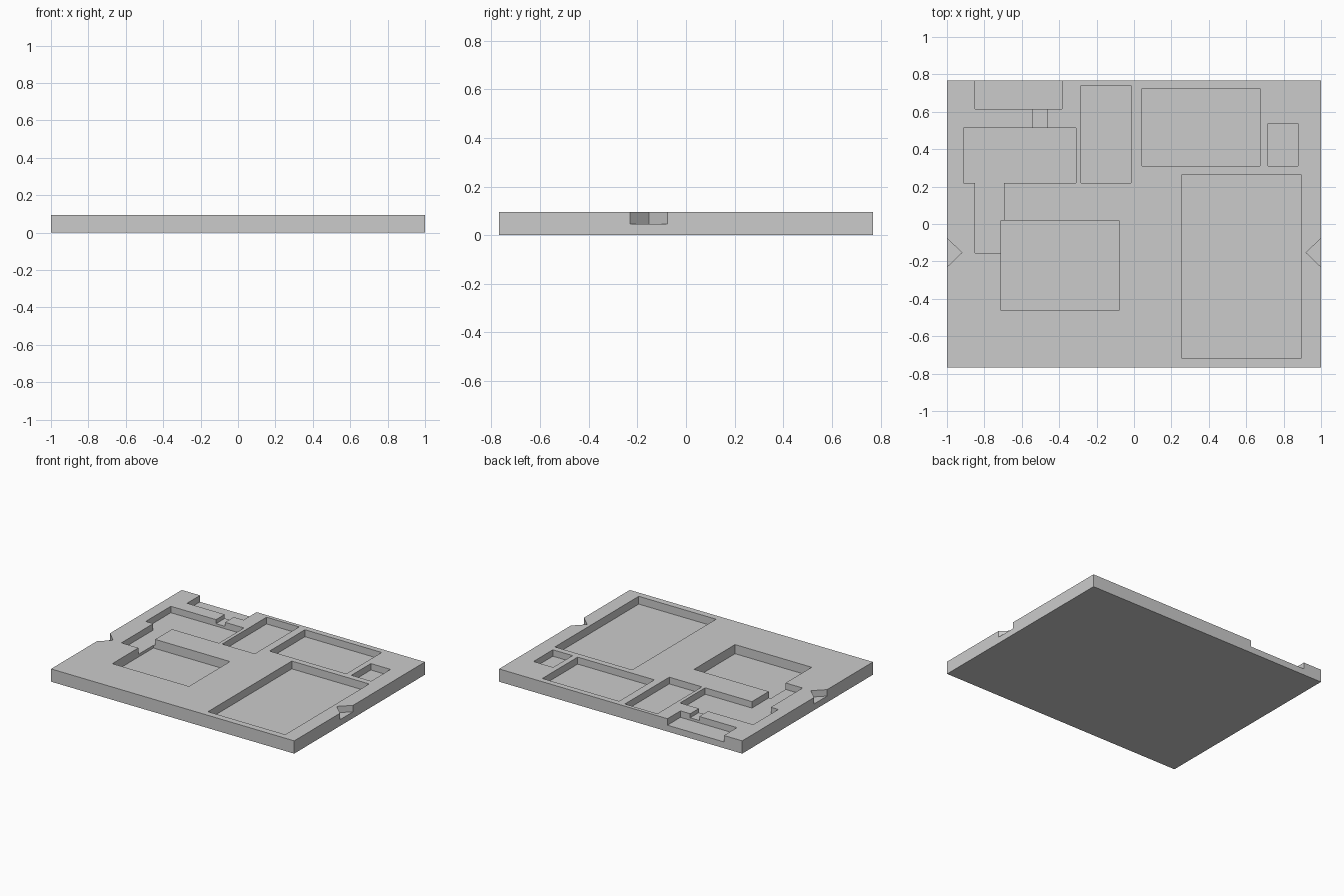
import bpy, bmesh

cube = bpy.data.objects.get("Cube")
if cube:
    bpy.data.objects.remove(cube, do_unlink=True)

HALF_X, HALF_Y, TOP = 1.0, 0.768, 0.095

grey = bpy.data.materials.new("light_grey")
grey.use_nodes = True
grey.diffuse_color = (0.6, 0.6, 0.6, 1)
grey.node_tree.nodes["Principled BSDF"].inputs["Base Color"].default_value = (0.6, 0.6, 0.6, 1)


def prism(name, outline, z0, z1):
    """Extrude a flat outline upward from z0 to z1."""
    bm = bmesh.new()
    face = bm.faces.new([bm.verts.new((x, y, z0)) for x, y in outline])
    ext = bmesh.ops.extrude_face_region(bm, geom=[face])
    tops = [g for g in ext["geom"] if isinstance(g, bmesh.types.BMVert)]
    bmesh.ops.translate(bm, verts=tops, vec=(0, 0, z1 - z0))
    bmesh.ops.recalc_face_normals(bm, faces=bm.faces)
    mesh = bpy.data.meshes.new(name)
    bm.to_mesh(mesh)
    bm.free()
    mesh.materials.append(grey)
    obj = bpy.data.objects.new(name, mesh)
    bpy.context.collection.objects.link(obj)
    return obj


def rect(x0, x1, y0, y1):
    return [(x0, y0), (x1, y0), (x1, y1), (x0, y1)]


# Base slab
tray = prism("component_tray", rect(-HALF_X, HALF_X, -HALF_Y, HALF_Y), 0, TOP)

# Pockets: outline and depth
NORMAL = 0.048
pockets = [
    (rect(-0.85, -0.385, 0.615, 0.9), NORMAL),        # bay open at the back edge
    (rect(-0.54, -0.465, 0.45, 0.68), 0.03),          # wire channel
    ([(-0.912, 0.513), (-0.912, 0.218), (-0.85, 0.218), (-0.85, -0.156),
      (-0.695, -0.156), (-0.695, 0.218), (-0.31, 0.218), (-0.31, 0.513)], NORMAL),
    (rect(-0.71, -0.08, -0.462, 0.02), 0.068),        # deep centre bay
    (rect(-0.283, -0.015, 0.218, 0.74), 0.05),        # narrow bay
    (rect(0.043, 0.674, 0.31, 0.725), 0.052),         # back bay
    (rect(0.716, 0.878, 0.31, 0.538), NORMAL),        # small bay
    (rect(0.257, 0.893, -0.72, 0.265), 0.058),        # large bay
]
# V notches on both side edges
for s in (-1, 1):
    pockets.append(([(s * 0.92, -0.153), (s * 1.04, -0.268), (s * 1.04, -0.038)], NORMAL))

# Cut each pocket from the slab
bpy.context.view_layer.objects.active = tray
for outline, depth in pockets:
    cutter = prism("pocket_cutter", outline, TOP - depth, TOP + 0.1)
    cutter.hide_render = True
    mod = tray.modifiers.new("pocket", 'BOOLEAN')
    mod.operation = 'DIFFERENCE'
    mod.solver = 'EXACT'
    mod.object = cutter
    bpy.ops.object.modifier_apply(modifier=mod.name)
    bpy.data.objects.remove(cutter, do_unlink=True)
